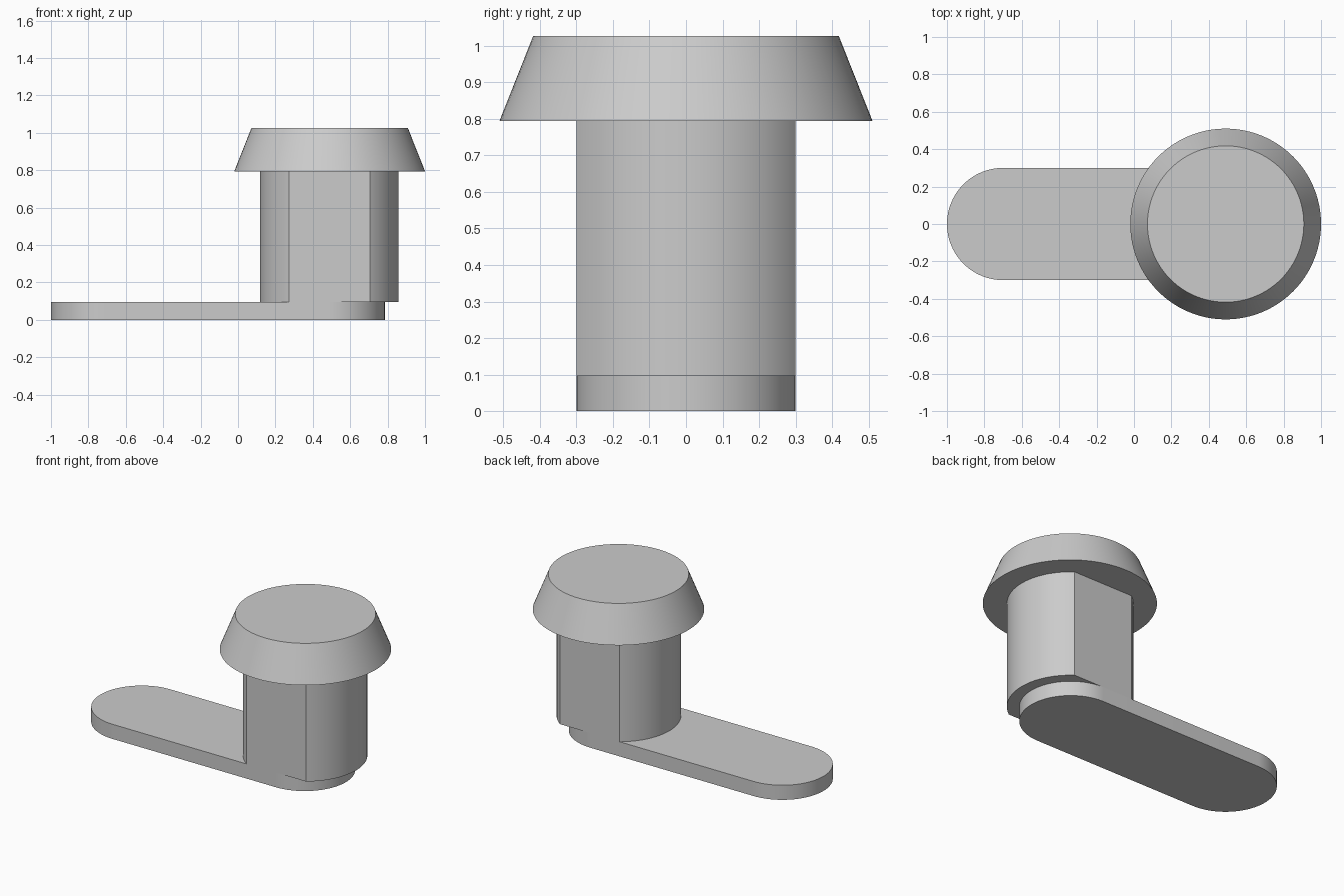
import bpy
import bmesh
from math import pi, cos, sin, acos, radians

cube = bpy.data.objects.get("Cube")
if cube:
    bpy.data.objects.remove(cube)

# One plain grey metal
metal = bpy.data.materials.new("grey metal")
metal.use_nodes = True
grey = (0.6, 0.6, 0.6, 1)
metal.diffuse_color = grey
metal.node_tree.nodes["Principled BSDF"].inputs["Base Color"].default_value = grey

AXIS_X = 0.488      # centre line of the head and body
HALF_WIDTH = 0.30   # half width of the arm and of the body across its flats
STEPS = 48


def arc(cx, radius, start, end, steps=STEPS):
    """Points on an arc around (cx, 0)."""
    angles = [start + (end - start) * i / steps for i in range(steps + 1)]
    return [(cx + radius * cos(a), radius * sin(a)) for a in angles]


def loft(name, lower, upper, z0, z1):
    """Closed solid between two outlines with matching point counts."""
    bm = bmesh.new()
    low = [bm.verts.new((x, y, z0)) for x, y in lower]
    top = [bm.verts.new((x, y, z1)) for x, y in upper]
    n = len(low)
    for i in range(n):
        j = (i + 1) % n
        bm.faces.new((low[i], low[j], top[j], top[i]))
    bm.faces.new(top)
    bm.faces.new(low[::-1])
    mesh = bpy.data.meshes.new(name)
    bm.to_mesh(mesh)
    bm.free()
    mesh.materials.append(metal)
    obj = bpy.data.objects.new(name, mesh)
    bpy.context.collection.objects.link(obj)
    bpy.ops.object.select_all(action="DESELECT")
    obj.select_set(True)
    bpy.context.view_layer.objects.active = obj
    bpy.ops.object.shade_smooth_by_angle(angle=radians(30))
    return obj


# Flat arm with rounded ends
arm = (arc(AXIS_X - 0.003, HALF_WIDTH, -pi / 2, pi / 2)
       + arc(-0.70, HALF_WIDTH, pi / 2, 3 * pi / 2))
loft("latch_arm", arm, arm, 0, 0.096)

# Round body with a flat on the front and the back
body_radius = 0.37
flat = pi / 2 - acos(HALF_WIDTH / body_radius)
body = (arc(AXIS_X, body_radius, -flat, flat)
        + arc(AXIS_X, body_radius, pi - flat, pi + flat))
loft("lock_body", body, body, 0.096, 0.794)

# Tapered round head
head_low = arc(AXIS_X + 0.002, 0.51, 0, 2 * pi, 2 * STEPS)[:-1]
head_top = arc(AXIS_X + 0.002, 0.418, 0, 2 * pi, 2 * STEPS)[:-1]
loft("lock_head", head_low, head_top, 0.794, 1.026)
